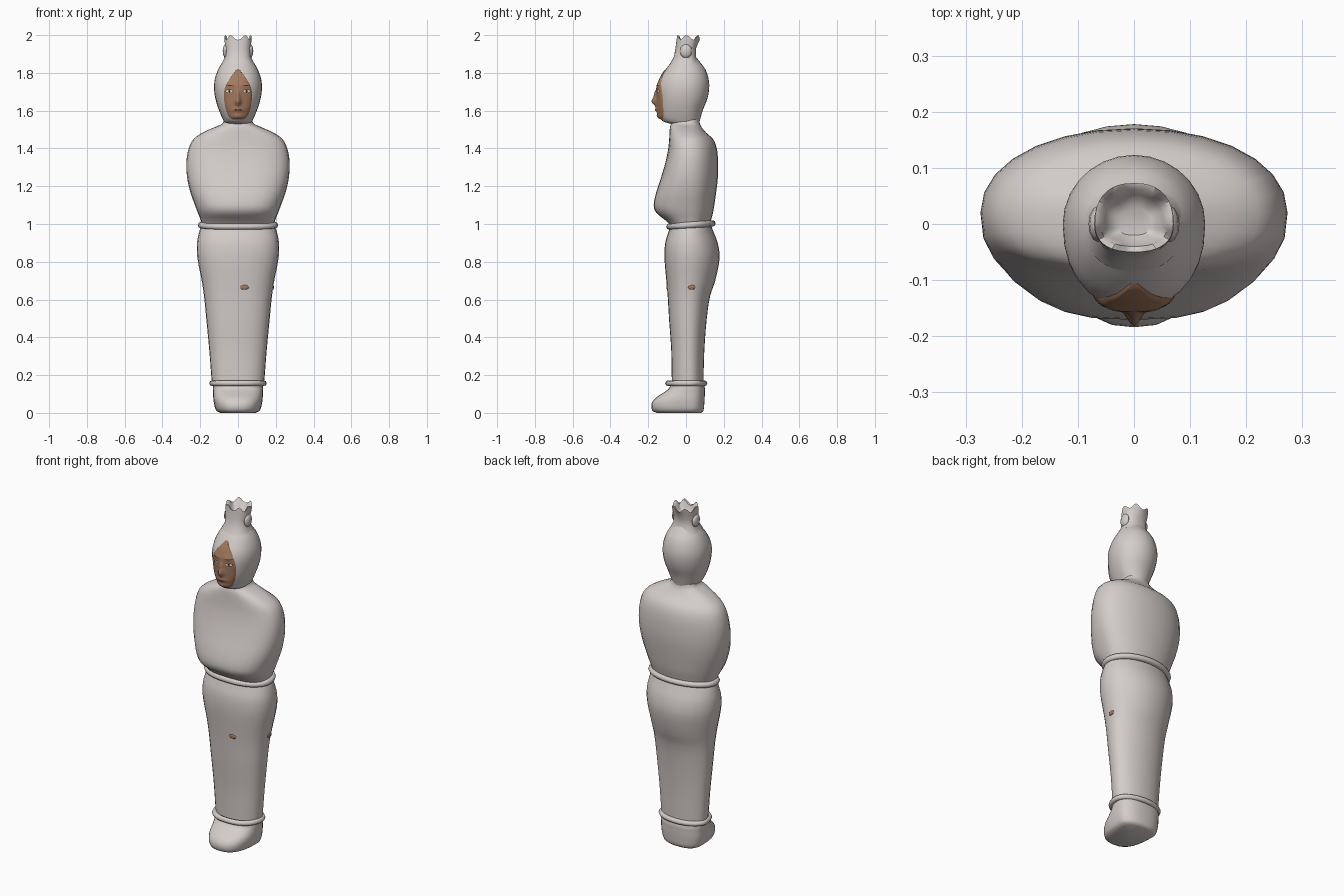
import bpy, bmesh, math

if "Cube" in bpy.data.objects:
    bpy.data.objects.remove(bpy.data.objects["Cube"])


def material(name, rgb):
    m = bpy.data.materials.new(name)
    m.diffuse_color = (*rgb, 1)
    m.use_nodes = True
    m.node_tree.nodes["Principled BSDF"].inputs["Base Color"].default_value = m.diffuse_color
    return m


CLOTH = material("pale cloth", (0.66, 0.61, 0.59))
SKIN = material("brown skin", (0.37, 0.19, 0.11))
WHITE = material("eye white", (0.8, 0.78, 0.74))
DARK = material("dark brown", (0.06, 0.03, 0.02))


def make(name, verts, faces, mat, angle=50):
    me = bpy.data.meshes.new(name)
    me.from_pydata(verts, [], faces)
    bm = bmesh.new()
    bm.from_mesh(me)
    bmesh.ops.recalc_face_normals(bm, faces=bm.faces)
    bm.to_mesh(me)
    bm.free()
    me.materials.append(mat)
    ob = bpy.data.objects.new(name, me)
    bpy.context.collection.objects.link(ob)
    bpy.ops.object.select_all(action='DESELECT')
    ob.select_set(True)
    bpy.context.view_layer.objects.active = ob
    bpy.ops.object.shade_smooth_by_angle(angle=math.radians(angle))
    return ob


def sample(rows, z):
    """Smooth interpolation of profile rows (z, half width, front y, back y)."""
    z = min(max(z, rows[0][0]), rows[-1][0])
    i = max(k for k in range(len(rows) - 1) if rows[k][0] <= z)
    a, b = rows[i], rows[i + 1]
    h = b[0] - a[0]
    t = (z - a[0]) / h

    def slope(k, c):
        p, q = rows[max(k - 1, 0)], rows[min(k + 1, len(rows) - 1)]
        return (q[c] - p[c]) / (q[0] - p[0])
    return [z] + [a[c] * (1 + 2 * t) * (1 - t) ** 2 + b[c] * t * t * (3 - 2 * t)
                  + h * slope(i, c) * t * (1 - t) ** 2 + h * slope(i + 1, c) * t * t * (t - 1)
                  for c in (1, 2, 3)]


def point(row, t, cy, nf=2.0, nb=2.0):
    """Point on a rounded section with separate front and back squareness."""
    z, hw, y0, y1 = row[:4]
    c, s = math.cos(t), math.sin(t)
    n = nf if s < 0 else nb
    x = hw * math.copysign(abs(c) ** (2 / n), c)
    e = abs(s) ** (2 / n)
    return [x, cy + (y1 - cy) * e if s >= 0 else cy + (y0 - cy) * e, z]


def skin_rings(rings, closed=False):
    n, m = len(rings[0]), len(rings)
    faces = [(i * n + j, i * n + (j + 1) % n, (i + 1) % m * n + (j + 1) % n, (i + 1) % m * n + j)
             for i in range(m if closed else m - 1) for j in range(n)]
    if not closed:
        faces += [tuple(range(n))[::-1], tuple(range((m - 1) * n, m * n))]
    return [p for r in rings for p in r], faces


def loft(name, rows, cy=0.02, nf=2.0, nb=2.0, sub=3, sides=28):
    zs = [a[0] + (b[0] - a[0]) * k / sub for a, b in zip(rows, rows[1:]) for k in range(sub)]
    zs.append(rows[-1][0])
    rings = [[point(sample(rows, z), 2 * math.pi * j / sides, cy, nf, nb) for j in range(sides)]
             for z in zs]
    return make(name, *skin_rings(rings), CLOTH)


def band(name, z, hw, y0, y1, r, tilt=0.0, sides=28):
    """Rolled cord around the body; the front hangs a little lower."""
    rings = []
    for k in range(8):
        a = 2 * math.pi * k / 8
        d, dz = r * math.cos(a), r * math.sin(a)
        ring = [point((z + dz, hw + d, y0 - d, y1 + d), 2 * math.pi * j / sides, 0.02, 2.3)
                for j in range(sides)]
        for p in ring:
            p[2] += tilt * p[1]
        rings.append(ring)
    make(name, *skin_rings(rings, True), CLOTH)


# Wrapped feet, legs and torso
loft("feet", [(0, .095, -.155, .08), (.012, .115, -.178, .092), (.05, .127, -.182, .097),
              (.08, .131, -.16, .099), (.11, .132, -.115, .1), (.13, .133, -.09, .1),
              (.17, .13, -.07, .09)], nf=2.6, nb=2.4)
loft("legs", [(.15, .138, -.075, .092), (.33, .152, -.078, .097), (.5, .168, -.09, .11),
              (.62, .18, -.097, .128), (.7, .192, -.104, .155), (.82, .215, -.114, .178),
              (.9, .217, -.11, .168), (.96, .205, -.092, .145), (1.0, .19, -.08, .13)], nf=2.4)
loft("torso", [(.985, .185, -.075, .125), (1.02, .197, -.11, .133), (1.06, .213, -.158, .143),
               (1.1, .228, -.171, .15), (1.17, .253, -.157, .16), (1.25, .27, -.131, .169),
               (1.33, .273, -.108, .17), (1.4, .261, -.094, .163), (1.45, .235, -.089, .143),
               (1.485, .185, -.087, .105), (1.512, .125, -.085, .083), (1.53, .085, -.08, .074),
               (1.56, .07, -.07, .068)], nf=2.7, nb=2.1)
band("ankle_cord", .157, .137, -.095, .098, .015)
band("belt_cord", .993, .196, -.088, .14, .017, .07)

# Hooded head
HEAD = [(1.53, .068, -.08, .07), (1.545, .076, -.125, .073), (1.6, .1, -.146, .088),
        (1.66, .119, -.15, .112), (1.72, .127, -.15, .123), (1.77, .122, -.136, .119),
        (1.82, .104, -.106, .102), (1.855, .084, -.08, .076), (1.88, .068, -.062, .056)]
loft("hood", HEAD, cy=0, nf=2.2)

# Crown-like topknot with a scalloped, hollow top
CROWN = [(1.85, .086, -.084, .07, 0), (1.885, .068, -.064, .053, 0), (1.93, .067, -.056, .053, 0),
         (1.965, .071, -.052, .066, .004), (1.987, .07, -.05, .073, .013),
         (1.982, .06, -.04, .062, .012), (1.955, .052, -.034, .052, .003),
         (1.935, .03, -.02, .03, 0)]
crown = []
for row in CROWN:
    ring = [point(row, 2 * math.pi * j / 36, 0, 2.4, 2.4) for j in range(36)]
    for j, p in enumerate(ring):
        p[2] += row[4] * math.cos(6 * 2 * math.pi * j / 36)
    crown.append(ring)
make("topknot", *skin_rings(crown), CLOTH)


def ellipsoid(name, loc, size, mat):
    rings = [[(loc[0] + size[0] * math.sin(a) * math.cos(t), loc[1] + size[1] * math.sin(a) * math.sin(t),
               loc[2] + size[2] * math.cos(a)) for t in [2 * math.pi * j / 12 for j in range(12)]]
             for a in [0.05 + (math.pi - 0.1) * i / 6 for i in range(7)]]
    make(name, *skin_rings(rings), mat)


for side in (-1, 1):
    ellipsoid("topknot_fold", (side * .064, 0, 1.915), (.017, .032, .038), CLOTH)


# Face laid over the hood, with nose, brow, lips and chin
def bump(x, z, cx, cz, wx, wz):
    return math.exp(-((x - cx) / wx) ** 2 - ((z - cz) / wz) ** 2)


def face_y(x, z):
    _, hw, y0, _ = sample(HEAD, z)
    y = y0 * max(0, 1 - (abs(x) / hw) ** 2.2) ** (1 / 2.2) - .005
    y -= .026 * bump(x, z, 0, 1.648, .015, .022) + .012 * bump(x, z, 0, 1.685, .01, .025)
    y -= .01 * bump(x, z, 0, 1.603, .03, .014) + .01 * bump(x, z, 0, 1.57, .03, .014)
    return y - .005 * bump(abs(x), z, .035, 1.735, .035, .012)


OUTLINE = [(1.552, .025, 0, 0), (1.565, .045, 0, 0), (1.6, .063, 0, 0), (1.65, .074, 0, 0),
           (1.7, .074, 0, 0), (1.74, .062, 0, 0), (1.78, .036, 0, 0), (1.822, .004, 0, 0)]
NR, NC = 36, 24
verts, faces = [], []
for i in range(NR + 1):
    z = 1.552 + .27 * i / NR
    w = sample(OUTLINE, z)[1]
    for j in range(NC + 1):
        x = w * (2 * j / NC - 1)
        verts.append((x, face_y(x, z) + (.007 if j in (0, NC) or i in (0, NR) else 0), z))
for i in range(NR):
    for j in range(NC):
        a = i * (NC + 1) + j
        faces.append((a, a + 1, a + NC + 2, a + NC + 1))
make("face", verts, faces, SKIN, 80)


def patch(name, mat, cx, cz, w, h, off, slant=0.0):
    """Thin painted detail draped on the face."""
    pts = [(cx, cz)] + [(cx + w * math.cos(t), cz + h * math.sin(t) + slant * w * math.cos(t))
                        for t in [2 * math.pi * k / 16 for k in range(16)]]
    make(name, [(x, face_y(x, z) - off, z) for x, z in pts],
         [(0, k + 1, (k + 1) % 16 + 1) for k in range(16)], mat)


for s in (-1, 1):
    patch("eye_outline", DARK, s * .046, 1.703, .021, .0095, .0015)
    patch("eye_white", WHITE, s * .046, 1.703, .018, .007, .0025)
    patch("iris", DARK, s * .046, 1.703, .006, .0062, .0035)
    patch("eyebrow", DARK, s * .043, 1.733, .022, .0025, .0015, s * .1)
patch("mouth", DARK, 0, 1.603, .026, .0025, .002)

# Small skin-coloured marks on the thigh wrap
ellipsoid("front_mark", (.033, -.098, .665), (.024, .006, .013), SKIN)
ellipsoid("side_mark", (.184, .03, .665), (.006, .02, .013), SKIN)
